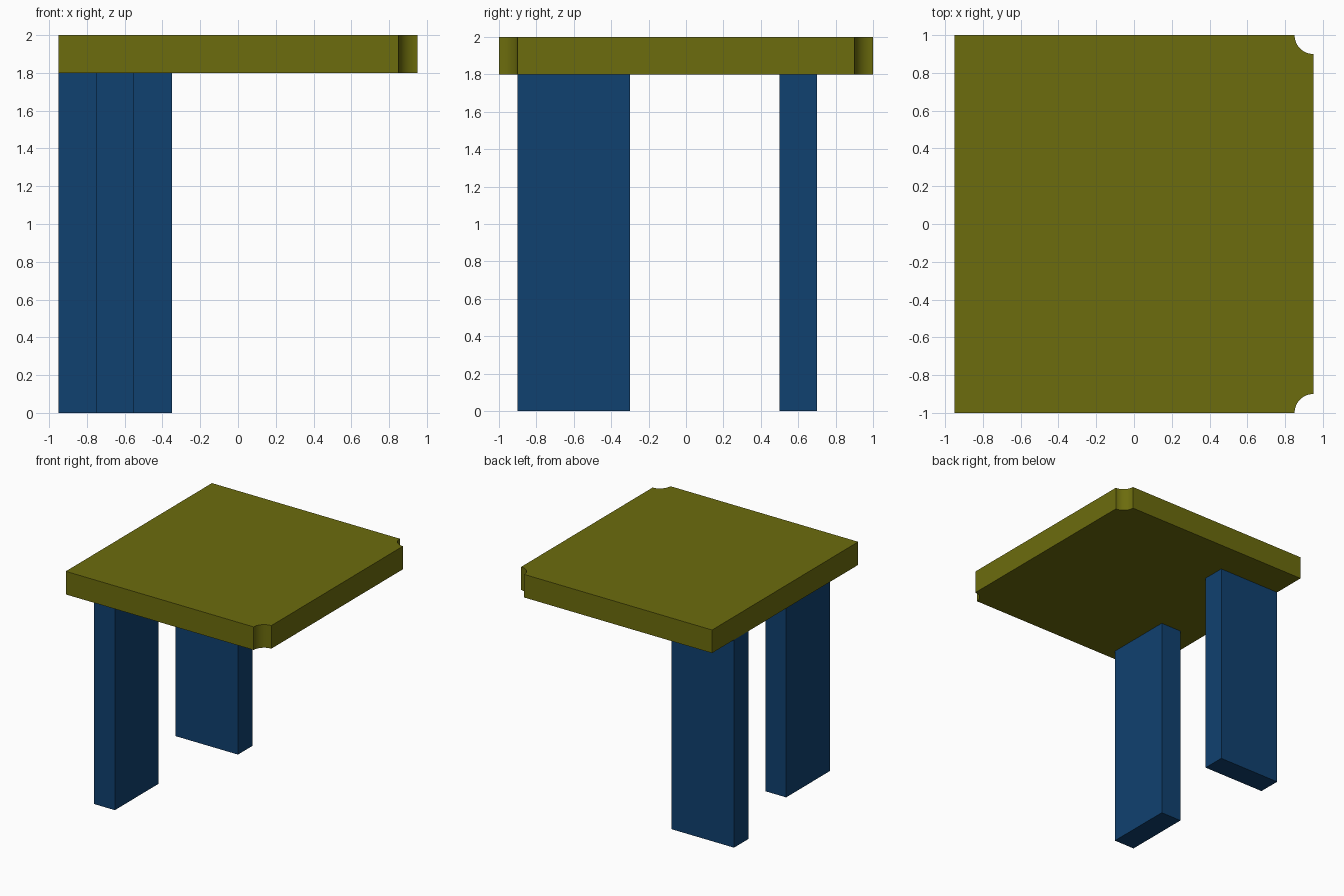
import bpy
import bmesh
from math import cos, sin, pi, radians

if "Cube" in bpy.data.objects:
    bpy.data.objects.remove(bpy.data.objects["Cube"], do_unlink=True)


def make_material(name, color):
    mat = bpy.data.materials.new(name)
    mat.use_nodes = True
    mat.diffuse_color = (*color, 1)
    mat.node_tree.nodes["Principled BSDF"].inputs["Base Color"].default_value = (*color, 1)
    return mat


def extrude_outline(name, outline, bottom, top, mat):
    """Solid prism from a counter-clockwise plan outline."""
    bm = bmesh.new()
    face = bm.faces.new([bm.verts.new((x, y, bottom)) for x, y in outline])
    result = bmesh.ops.extrude_face_region(bm, geom=[face])
    raised = [g for g in result["geom"] if isinstance(g, bmesh.types.BMVert)]
    bmesh.ops.translate(bm, vec=(0, 0, top - bottom), verts=raised)
    bmesh.ops.recalc_face_normals(bm, faces=bm.faces)
    mesh = bpy.data.meshes.new(name)
    bm.to_mesh(mesh)
    bm.free()
    mesh.materials.append(mat)
    obj = bpy.data.objects.new(name, mesh)
    bpy.context.collection.objects.link(obj)
    return obj


def rectangle(x0, x1, y0, y1):
    return [(x0, y0), (x1, y0), (x1, y1), (x0, y1)]


olive = make_material("olive", (0.15, 0.15, 0.004))
blue = make_material("dark blue", (0.005, 0.052, 0.16))

# Plan of the top: quarter-round notches at the two left corners
half_x, half_y, notch, steps = 0.95, 1.0, 0.1, 16
angles = [pi - i / steps * pi / 2 for i in range(steps + 1)]
front_notch = [(half_x + notch * cos(a), -half_y + notch * sin(a)) for a in angles]
back_notch = [(x, -y) for x, y in reversed(front_notch)]
plan = [(-half_x, -half_y)] + front_notch + back_notch + [(-half_x, half_y)]

# Table top
table_top = extrude_outline("table_top", plan, 1.8, 2.0, olive)
bpy.ops.object.select_all(action="DESELECT")
table_top.select_set(True)
bpy.context.view_layer.objects.active = table_top
bpy.ops.object.shade_smooth_by_angle(angle=radians(30))

# Plank legs, set at right angles to each other
extrude_outline("front_leg", rectangle(-0.75, -0.55, -0.9, -0.3), 0, 1.8, blue)
extrude_outline("back_leg", rectangle(-0.95, -0.35, 0.5, 0.7), 0, 1.8, blue)
